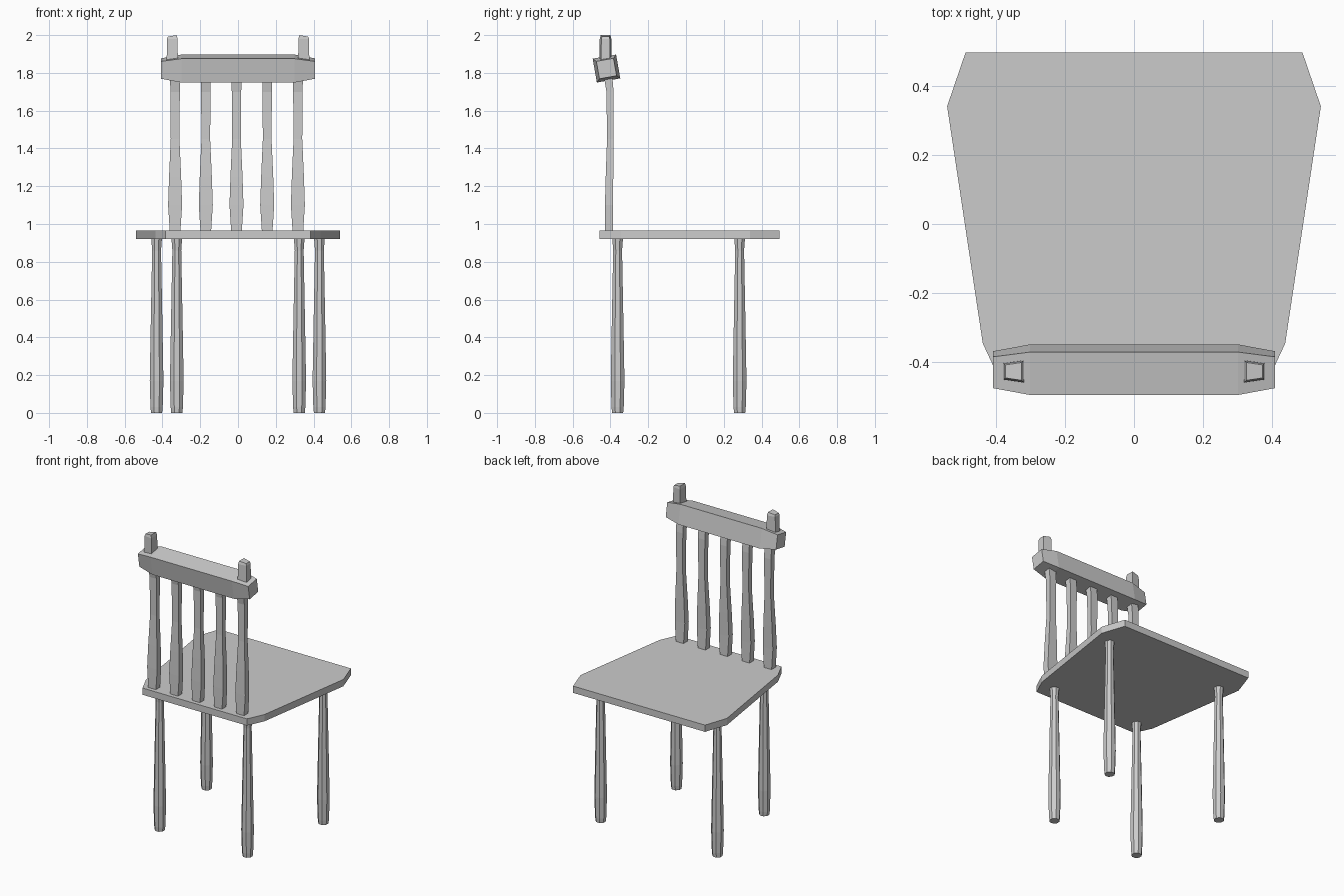
import bpy, bmesh
from math import cos, sin, pi, radians
from mathutils import Vector

cube = bpy.data.objects.get("Cube")
if cube:
    bpy.data.objects.remove(cube, do_unlink=True)

grey = bpy.data.materials.new("plain_grey")
grey.use_nodes = True
colour = (0.6, 0.6, 0.6, 1)
grey.diffuse_color = colour
grey.node_tree.nodes["Principled BSDF"].inputs["Base Color"].default_value = colour


def loft(name, rings):
    """Skin a closed solid over a list of matching rings of points."""
    bm = bmesh.new()
    loops = [[bm.verts.new(p) for p in ring] for ring in rings]
    n = len(loops[0])
    for a, b in zip(loops, loops[1:]):
        for i in range(n):
            j = (i + 1) % n
            bm.faces.new((a[i], a[j], b[j], b[i]))
    bm.faces.new(loops[0][::-1])
    bm.faces.new(loops[-1])
    bmesh.ops.recalc_face_normals(bm, faces=bm.faces[:])
    mesh = bpy.data.meshes.new(name)
    bm.to_mesh(mesh)
    bm.free()
    mesh.materials.append(grey)
    obj = bpy.data.objects.new(name, mesh)
    bpy.context.collection.objects.link(obj)
    return obj


def rectangle(x, y, z, hx, hy):
    return [(x + sx * hx, y + sy * hy, z) for sx, sy in ((-1, -1), (1, -1), (1, 1), (-1, 1))]


# Seat: tapered board with clipped corners
half = [(0.385, -0.457), (0.437, -0.345), (0.54, 0.34), (0.487, 0.495)]
outline = half + [(-x, y) for x, y in reversed(half)]
loft("seat", [[(x, y, z) for x, y in outline] for z in (0.92, 0.965)])

# Legs: eight-sided turned profile of (height, radius)
leg_profile = [(0, 0.03), (0.03, 0.033), (0.17, 0.037), (0.5, 0.031), (0.86, 0.024), (0.925, 0.029)]


def leg(name, x, y):
    angles = [(k + 0.5) * pi / 4 for k in range(8)]
    loft(name, [[(x + r * 1.06 * cos(a), y + r * 1.06 * sin(a), z) for a in angles]
                for z, r in leg_profile])


for side, s in (("left", 1), ("right", -1)):
    leg(f"wide_leg_{side}", s * 0.431, 0.284)
    leg(f"narrow_leg_{side}", s * 0.324, -0.362)

# Spindles: (height, half width, depth centre, half depth)
spindle_profile = [
    (0.96, 0.028, -0.408, 0.022),
    (1.1, 0.037, -0.408, 0.021),
    (1.25, 0.032, -0.405, 0.02),
    (1.45, 0.023, -0.401, 0.017),
    (1.7, 0.025, -0.402, 0.019),
    (1.8, 0.027, -0.415, 0.023),
]
for i in range(5):
    x = -0.008 + (i - 2) * 0.1625
    loft(f"spindle_{i + 1}", [rectangle(x, y, z, hx, hy) for z, hx, y, hy in spindle_profile])

# Top rail: tilted square bar with tapered ends
tilt = radians(10)
u = Vector((0, cos(tilt), sin(tilt))) * 0.063
v = Vector((0, -sin(tilt), cos(tilt))) * 0.064
centre = Vector((0, -0.421, 1.823))
loft("top_rail", [[centre + Vector((x, 0, 0)) + (u * a + v * b) * k
                   for a, b in ((-1, -1), (1, -1), (1, 1), (-1, 1))]
                  for x, k in ((-0.407, 0.73), (-0.3, 1), (0.3, 1), (0.407, 0.73))])

# Finial posts: blocks narrowing outward, with bevelled tops
for side, s in (("left", 1), ("right", -1)):
    rings = []
    for z, k in ((1.84, 1), (1.98, 0.93), (2.0, 0.78)):
        rings.append([(s * (0.348 + dx * k), -0.426 + dy * k, z - (0.008 if dx > 0 and k < 0.9 else 0))
                      for dx, dy in ((-0.03, -0.033), (0.03, -0.024), (0.03, 0.024), (-0.03, 0.033))])
    loft(f"finial_{side}", rings)
